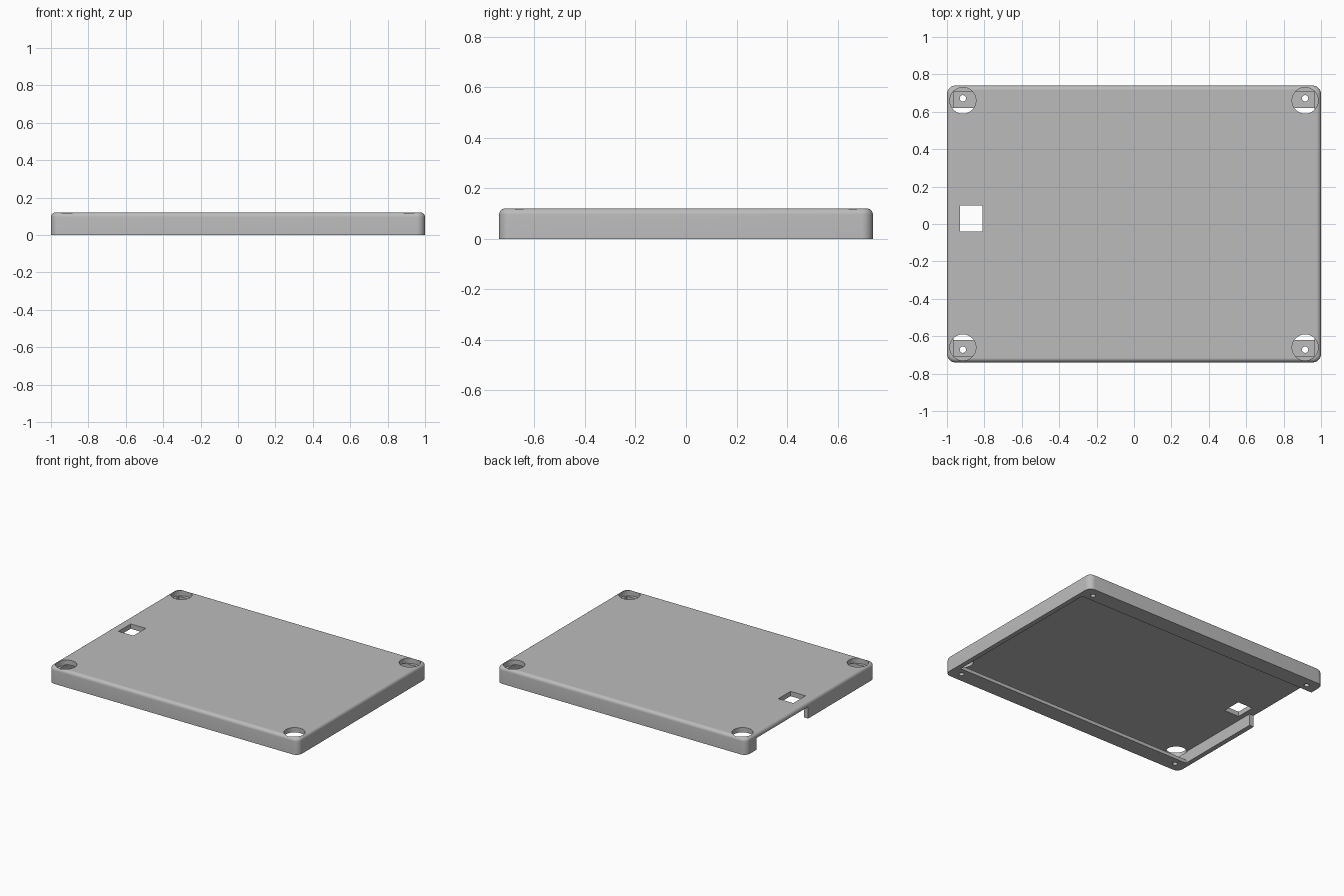
import bpy, bmesh, math
from mathutils import Matrix, Vector

if "Cube" in bpy.data.objects:
    bpy.data.objects.remove(bpy.data.objects["Cube"], do_unlink=True)

HX, HY, H = 1.0, 0.74, 0.12       # half width, half depth, height
WALL, LID, LEDGE = 0.035, 0.085, 0.025
LEDGE_Y = 0.62                    # inner edge of the bottom ledges

grey = bpy.data.materials.new("plain_grey")
grey.use_nodes = True
colour = (0.5, 0.5, 0.5, 1)
grey.diffuse_color = colour
grey.node_tree.nodes["Principled BSDF"].inputs["Base Color"].default_value = colour


def new_object(name, bm):
    bmesh.ops.recalc_face_normals(bm, faces=bm.faces)
    mesh = bpy.data.meshes.new(name)
    bm.to_mesh(mesh)
    bm.free()
    obj = bpy.data.objects.new(name, mesh)
    bpy.context.collection.objects.link(obj)
    mesh.materials.append(grey)
    return obj


def box_bm(low, high):
    low, high = Vector(low), Vector(high)
    bm = bmesh.new()
    bmesh.ops.create_cube(bm, size=1, matrix=Matrix.Translation((low + high) / 2)
                          @ Matrix.Diagonal((*(high - low), 1)))
    return bm


def box(name, low, high):
    return new_object(name, box_bm(low, high))


def cylinder(name, x, y, radius, z0, z1, sides):
    bm = bmesh.new()
    bmesh.ops.create_cone(bm, cap_ends=True, segments=sides, radius1=radius, radius2=radius,
                          depth=z1 - z0, matrix=Matrix.Translation((x, y, (z0 + z1) / 2)))
    return new_object(name, bm)


# Outer block with rounded corners and a rounded top rim
bm = box_bm((-HX, -HY, 0), (HX, HY, H))
upright = [e for e in bm.edges if abs(e.verts[0].co.z - e.verts[1].co.z) > 0.01]
bmesh.ops.bevel(bm, geom=upright, offset=0.045, segments=8, profile=0.5, affect='EDGES')
rim = [e for e in bm.edges if all(v.co.z > H - 0.001 for v in e.verts)]
bmesh.ops.bevel(bm, geom=rim, offset=0.024, segments=6, profile=0.5, affect='EDGES')
cover = new_object("cover", bm)

# Hollow interior, bottom opening between the ledges, cable notch and top window
cutters = [
    box("cavity", (WALL - HX, WALL - HY, LEDGE), (HX - WALL, HY - WALL, LID)),
    box("bottom_opening", (WALL - HX, -LEDGE_Y, -0.05), (HX - WALL, LEDGE_Y, 0.05)),
    box("side_notch", (-1.1, 0.03, -0.05), (-0.95, LEDGE_Y, LID)),
    box("top_window", (-0.93, -0.04, 0.06), (-0.81, 0.10, 0.2)),
]

# Access holes in the lid with screw holes in the ledge below
for sx in (-1, 1):
    for sy in (-1, 1):
        cutters.append(cylinder("access_hole", sx * 0.915, sy * 0.66, 0.07, 0.08, 0.2, 48))
        cutters.append(cylinder("screw_hole", sx * 0.915, sy * 0.672, 0.017, -0.05, 0.05, 20))

for cutter in cutters:
    cutter.hide_render = True
    mod = cover.modifiers.new(cutter.name, 'BOOLEAN')
    mod.operation, mod.solver, mod.object = 'DIFFERENCE', 'EXACT', cutter

# Bake the cuts and drop the cutters
bpy.context.view_layer.update()
graph = bpy.context.evaluated_depsgraph_get()
baked = bpy.data.meshes.new_from_object(cover.evaluated_get(graph))
cover.modifiers.clear()
cover.data = baked
for cutter in cutters:
    bpy.data.objects.remove(cutter, do_unlink=True)

bpy.ops.object.select_all(action='DESELECT')
cover.select_set(True)
bpy.context.view_layer.objects.active = cover
bpy.ops.object.shade_smooth_by_angle(angle=math.radians(30))
